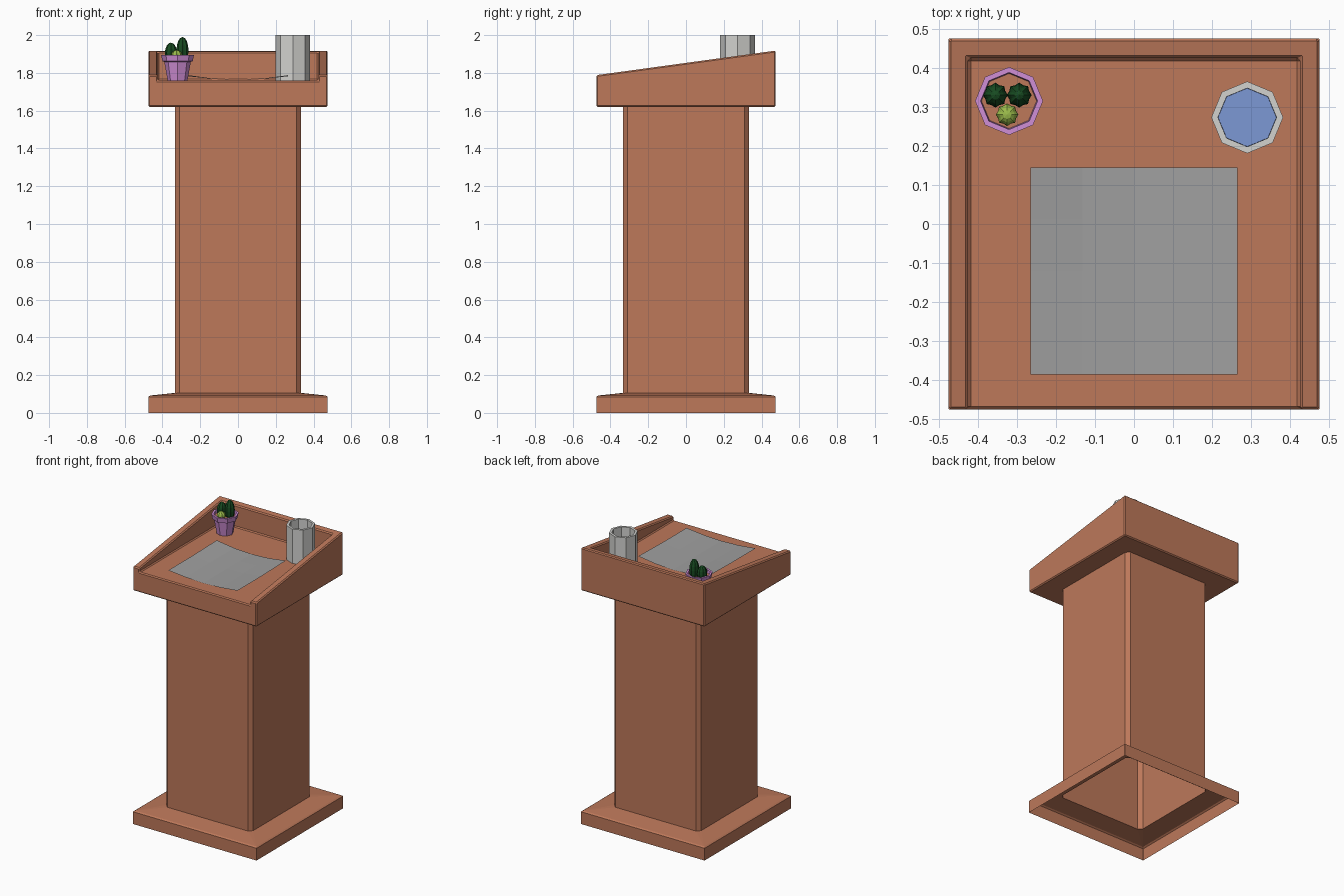
import bpy, bmesh, math

if "Cube" in bpy.data.objects:
    bpy.data.objects.remove(bpy.data.objects["Cube"])


def material(name, rgb):
    m = bpy.data.materials.new(name)
    lin = [((c / 255 + 0.055) / 1.055) ** 2.4 for c in rgb]
    m.diffuse_color = (*lin, 1)
    m.use_nodes = True
    m.node_tree.nodes["Principled BSDF"].inputs["Base Color"].default_value = m.diffuse_color
    return m


WOOD = material("terracotta_wood", (189, 120, 90))
PAPER = material("grey_paper", (160, 160, 160))
GLASS = material("pale_grey", (210, 210, 207))
WATER = material("water_blue", (124, 152, 213))
POT = material("lilac_pot", (208, 142, 214))
GREEN = material("dark_green", (24, 76, 34))
LIME = material("light_green", (155, 188, 75))


def finish(name, bm, mat, recalc=True):
    if recalc:
        bmesh.ops.recalc_face_normals(bm, faces=bm.faces)
    me = bpy.data.meshes.new(name)
    bm.to_mesh(me)
    bm.free()
    me.materials.append(mat)
    ob = bpy.data.objects.new(name, me)
    bpy.context.collection.objects.link(ob)
    return ob


def loft(name, rings, mat, cap_start=False, cap_end=False):
    """Skin a list of rings listed counter-clockwise, going up the outside."""
    bm = bmesh.new()
    vs = [[bm.verts.new(p) for p in r] for r in rings]
    n = len(vs[0])
    for a, b in zip(vs, vs[1:]):
        for i in range(n):
            j = (i + 1) % n
            bm.faces.new((a[i], a[j], b[j], b[i]))
    if cap_start:
        bm.faces.new(vs[0][::-1])
    if cap_end:
        bm.faces.new(vs[-1])
    return finish(name, bm, mat, recalc=False)


def square(h, c, z):
    """Square ring of half width h with corners cut by c."""
    k = h - c
    return [(h, -k, z), (h, k, z), (k, h, z), (-k, h, z),
            (-h, k, z), (-h, -k, z), (-k, -h, z), (k, -h, z)]


def circle(cx, cy, r, z, n=8):
    return [(cx + r * math.cos(2 * math.pi * i / n),
             cy + r * math.sin(2 * math.pi * i / n), z) for i in range(n)]


# hollow plinth and column, open underneath
loft("plinth", [square(.475, .002, 0), square(.475, .002, .085),
                square(.465, .002, .092), square(.333, .024, .106)], WOOD)
loft("column", [square(.333, .024, .106), square(.333, .024, 1.625)], WOOD)

# desk top: flat tray with sloping rails on three sides
O, I, FLOOR, BASE = .475, .425, 1.76, 1.62
plan = dict(A=(-O, -O), B=(-I, -O), C=(-I, I), D=(I, I),
            E=(I, -O), F=(O, -O), G=(O, O), H=(-O, O))
bm = bmesh.new()
top = {k: bm.verts.new((x, y, 1.788 + (y + O) / (2 * O) * .13)) for k, (x, y) in plan.items()}
low = {k: bm.verts.new((x, y, FLOOR if k in "BCDE" else BASE)) for k, (x, y) in plan.items()}
for k in ("ABCH", "HCDG", "DEFG"):
    bm.faces.new([top[c] for c in k])
for k in ("AFGH", "BEDC"):
    bm.faces.new([low[c] for c in k])
for a, b in ("BC", "CD", "DE", "FG", "GH", "HA"):
    bm.faces.new((low[a], low[b], top[b], top[a]))
bm.faces.new([low["A"], low["F"], top["F"], top["E"], low["E"], low["B"], top["B"], top["A"]])
desk = finish("desk_top", bm, WOOD)
bev = desk.modifiers.new("edge", "BEVEL")
bev.width = .007
bev.segments = 1

# curled sheet of paper
bm = bmesh.new()
bmesh.ops.create_grid(bm, x_segments=4, y_segments=4, size=.265)
for v in bm.verts:
    u, w = v.co.x / .265, v.co.y / .265
    v.co.z = 1.764 + .018 * u * u + .006 * u * u * max(w, 0)
    v.co.y -= .12
finish("paper_sheet", bm, PAPER, recalc=False)

# eight-sided cup with water
cx, cy = .29, .273
loft("cup", [circle(cx, cy, r, z) for r, z in
             ((.092, 1.761), (.092, 2.0), (.075, 2.0), (.075, 1.925))], GLASS, cap_start=True)
loft("water", [circle(cx, cy, .075, 1.925), circle(cx, cy, .0745, 1.93)], WATER, cap_end=True)

# eight-sided flower pot with soil
px, py = -.32, .315
loft("flower_pot", [circle(px, py, r, z) for r, z in
                    ((.053, 1.761), (.070, 1.858), (.080, 1.862), (.087, 1.896),
                     (.073, 1.896), (.070, 1.872))], POT, cap_start=True)
loft("soil", [circle(px, py, .071, 1.872), circle(px, py, .0705, 1.876)], WOOD, cap_end=True)


# ribbed cacti
def cactus(name, x, y, z, r, h, mat):
    bm = bmesh.new()
    bmesh.ops.create_uvsphere(bm, u_segments=16, v_segments=8, radius=1)
    for v in bm.verts:
        step = round(math.atan2(v.co.y, v.co.x) / (math.pi / 8))
        k = r * (1 if step % 2 == 0 else .86)
        v.co = (x + v.co.x * k, y + v.co.y * k, z + v.co.z * h)
    finish(name, bm, mat)


cactus("cactus_short", -.355, .33, 1.905, .032, .055, GREEN)
cactus("cactus_tall", -.294, .33, 1.918, .032, .072, GREEN)
cactus("cactus_ball", -.325, .28, 1.893, .029, .028, LIME)
